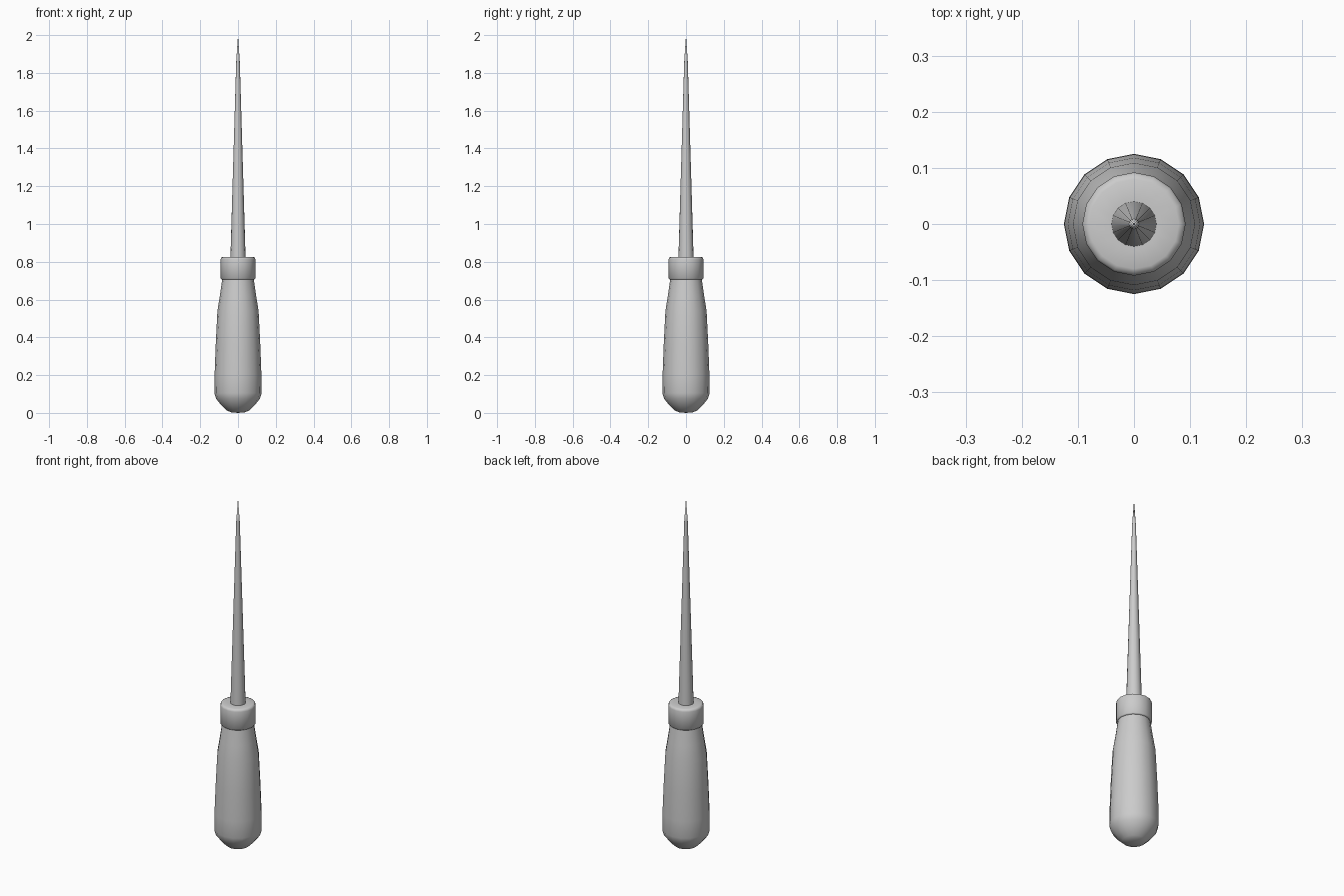
import bpy, bmesh, math

if "Cube" in bpy.data.objects:
    bpy.data.objects.remove(bpy.data.objects["Cube"])

def lathe(name, profile, sides, angle=40):
    """Revolve (radius, z) points around z; radius 0 makes a pole."""
    bm = bmesh.new()
    rings = []
    for r, z in profile:
        if r == 0:
            rings.append([bm.verts.new((0, 0, z))] * sides)
        else:
            rings.append([bm.verts.new((r * math.cos(2 * math.pi * i / sides),
                                        r * math.sin(2 * math.pi * i / sides), z))
                          for i in range(sides)])
    for a, b in zip(rings, rings[1:]):
        for i in range(sides):
            j = (i + 1) % sides
            quad = list(dict.fromkeys((a[i], a[j], b[j], b[i])))
            bm.faces.new(quad)
    bmesh.ops.recalc_face_normals(bm, faces=bm.faces)
    mesh = bpy.data.meshes.new(name)
    bm.to_mesh(mesh)
    bm.free()
    obj = bpy.data.objects.new(name, mesh)
    bpy.context.collection.objects.link(obj)
    bpy.ops.object.select_all(action='DESELECT')
    obj.select_set(True)
    bpy.context.view_layer.objects.active = obj
    bpy.ops.object.shade_smooth_by_angle(angle=math.radians(angle))
    return obj

# Rounded wooden grip
lathe("handle", [(0, 0), (0.035, 0.003), (0.06, 0.013), (0.09, 0.042), (0.116, 0.075),
                 (0.125, 0.105), (0.124, 0.2), (0.118, 0.36), (0.109, 0.54),
                 (0.096, 0.62), (0.083, 0.71), (0, 0.71)], 16)

# Collar with a small chamfer on its edges
lathe("collar", [(0, 0.706), (0.087, 0.706), (0.092, 0.711), (0.092, 0.813),
                 (0.089, 0.822), (0.080, 0.826), (0.045, 0.826), (0, 0.826)], 16, 60)

# Tapered steel spike
lathe("spike", [(0, 0.80), (0.04, 0.80), (0.04, 0.826), (0.0095, 1.86), (0, 2.0)], 16)
